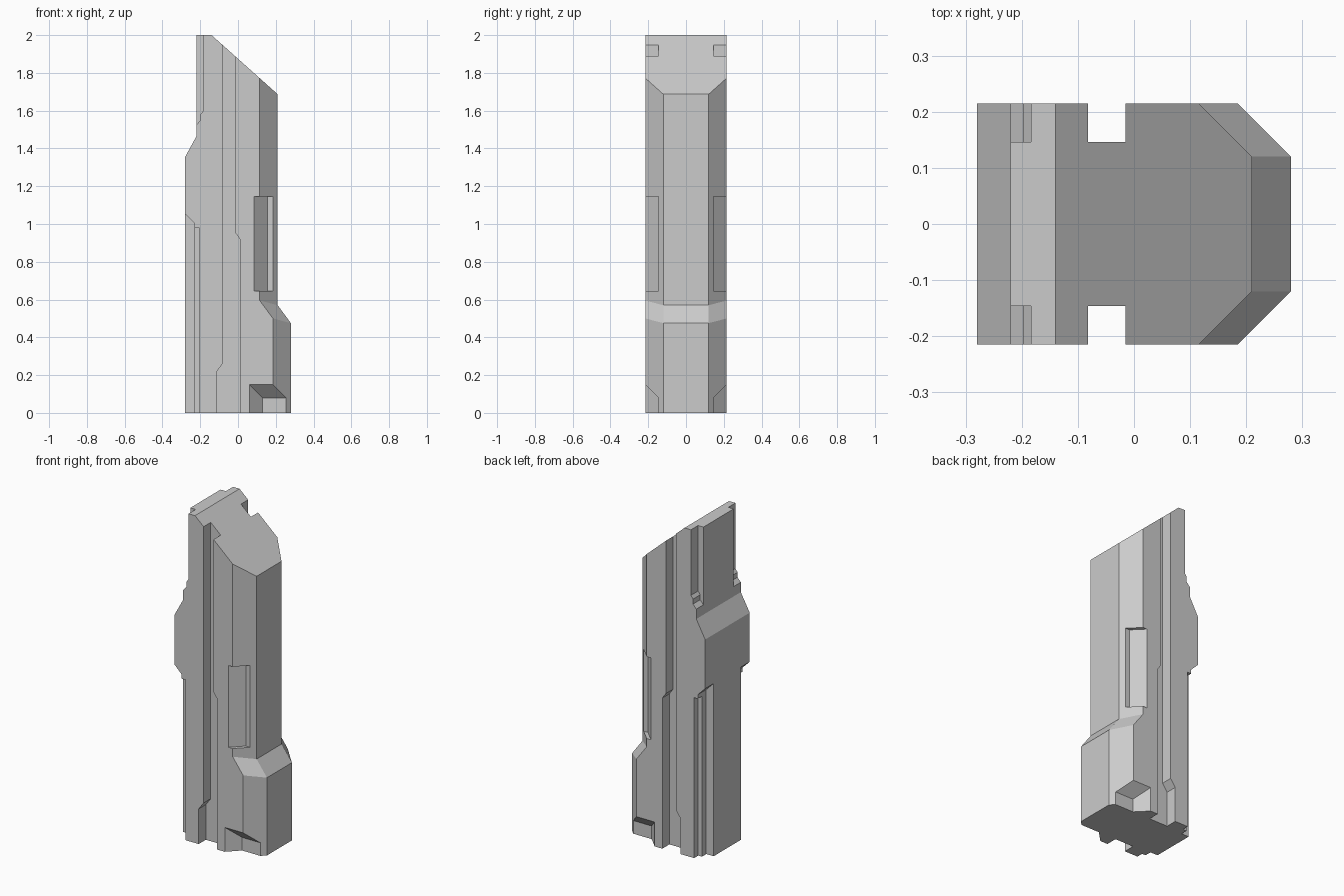
import bpy, bmesh
from math import radians

if "Cube" in bpy.data.objects:
    bpy.data.objects.remove(bpy.data.objects["Cube"])

W = 0.215    # half depth of the body
IN = 0.146   # depth reached by the side recesses
OUT = 0.3    # cutters run past the surface to here


def finish(bm, name):
    bmesh.ops.recalc_face_normals(bm, faces=bm.faces[:])
    mesh = bpy.data.meshes.new(name)
    bm.to_mesh(mesh)
    bm.free()
    obj = bpy.data.objects.new(name, mesh)
    bpy.context.collection.objects.link(obj)
    return obj


def mirrored_solid(name, low, high):
    """Closed solid between two matching loops, repeated on the -y side."""
    bm = bmesh.new()
    for s in (1, -1):
        a = [bm.verts.new((x, s * y, z)) for x, y, z in low]
        b = [bm.verts.new((x, s * y, z)) for x, y, z in high]
        bm.faces.new(a)
        bm.faces.new(b)
        for i in range(len(a)):
            j = (i + 1) % len(a)
            bm.faces.new((a[i], a[j], b[j], b[i]))
    return finish(bm, name)


def side_cutter(name, profile, y0):
    return mirrored_solid(name, [(x, y0, z) for x, z in profile],
                          [(x, OUT, z) for x, z in profile])


# Main body: (x, z) of the back, shoulder, chamfer corner and front at each level
levels = [
    ((-0.28, 0), (-0.14, 0), (0.185, 0), (0.28, 0)),
    ((-0.28, 0.5), (-0.14, 0.5), (0.185, 0.5), (0.28, 0.475)),
    ((-0.28, 0.595), (-0.14, 0.595), (0.115, 0.595), (0.21, 0.57)),
    ((-0.28, 1.355), (-0.14, 1.355), (0.115, 1.355), (0.21, 1.355)),
    ((-0.22, 1.465), (-0.14, 1.465), (0.115, 1.465), (0.21, 1.465)),
    ((-0.22, 2), (-0.14, 2), (0.115, 1.772), (0.21, 1.687)),
]
half = (W, W, W, 0.12)
bm = bmesh.new()
rings = []
for lv in levels:
    left = [bm.verts.new((x, -y, z)) for (x, z), y in zip(lv, half)]
    right = [bm.verts.new((x, y, z)) for (x, z), y in zip(lv, half)]
    rings.append(left + right[::-1])
for a, b in zip(rings, rings[1:]):
    for i in range(8):
        j = (i + 1) % 8
        bm.faces.new((a[i], a[j], b[j], b[i]))
bm.faces.new(rings[0])
t = rings[-1]
bm.faces.new((t[0], t[1], t[6], t[7]))
bm.faces.new(t[1:7])
body = finish(bm, "main_body")

cutters = [
    # Full-height side groove with two jogs
    side_cutter("groove_cutter", [
        (-0.115, -0.1), (0.01, -0.1), (0.01, 0.92), (-0.015, 0.955),
        (-0.015, 2.1), (-0.082, 2.1), (-0.082, 0.26), (-0.115, 0.215)], IN),
    # Upper back corner notch
    side_cutter("upper_notch_cutter", [
        (-0.3, 1.525), (-0.22, 1.525), (-0.198, 1.55), (-0.198, 1.58),
        (-0.184, 1.6), (-0.184, 2.1), (-0.3, 2.1)], IN),
    # Lower back corner, cut in two steps
    side_cutter("lower_notch_cutter", [
        (-0.35, -0.1), (-0.23, -0.1), (-0.23, 1.005), (-0.28, 1.055),
        (-0.35, 1.125)], 0.133),
    side_cutter("lower_step_cutter", [
        (-0.35, -0.1), (-0.205, -0.1), (-0.205, 0.98), (-0.35, 0.98)], 0.175),
]

# Grip recess on the chamfer
plan = [(0.155, IN), (0.4, IN), (0.4, OUT), (0.155 - (OUT - IN), OUT)]
cutters.append(mirrored_solid("grip_recess_cutter",
                              [(x, y, 0.645) for x, y in plan],
                              [(x, y, 1.145) for x, y in plan]))

# Foot recess with a sloping ceiling
plan = [(0.13, IN), (0.4, IN), (0.4, OUT), (0.13 - (OUT - IN), OUT)]
cutters.append(mirrored_solid("foot_recess_cutter",
                              [(x, y, -0.1) for x, y in plan],
                              [(x, y, 0.08 + y - IN) for x, y in plan]))

# Carve everything out of the body
bpy.context.view_layer.objects.active = body
body.select_set(True)
for c in cutters:
    c.hide_render = True
    mod = body.modifiers.new(c.name, 'BOOLEAN')
    mod.operation = 'DIFFERENCE'
    mod.solver = 'EXACT'
    mod.object = c
    bpy.ops.object.modifier_apply(modifier=mod.name)
    bpy.data.objects.remove(c, do_unlink=True)

# Merge leftover coplanar faces
bm = bmesh.new()
bm.from_mesh(body.data)
bmesh.ops.dissolve_limit(bm, angle_limit=radians(0.5), verts=bm.verts[:], edges=bm.edges[:])
bm.to_mesh(body.data)
bm.free()
